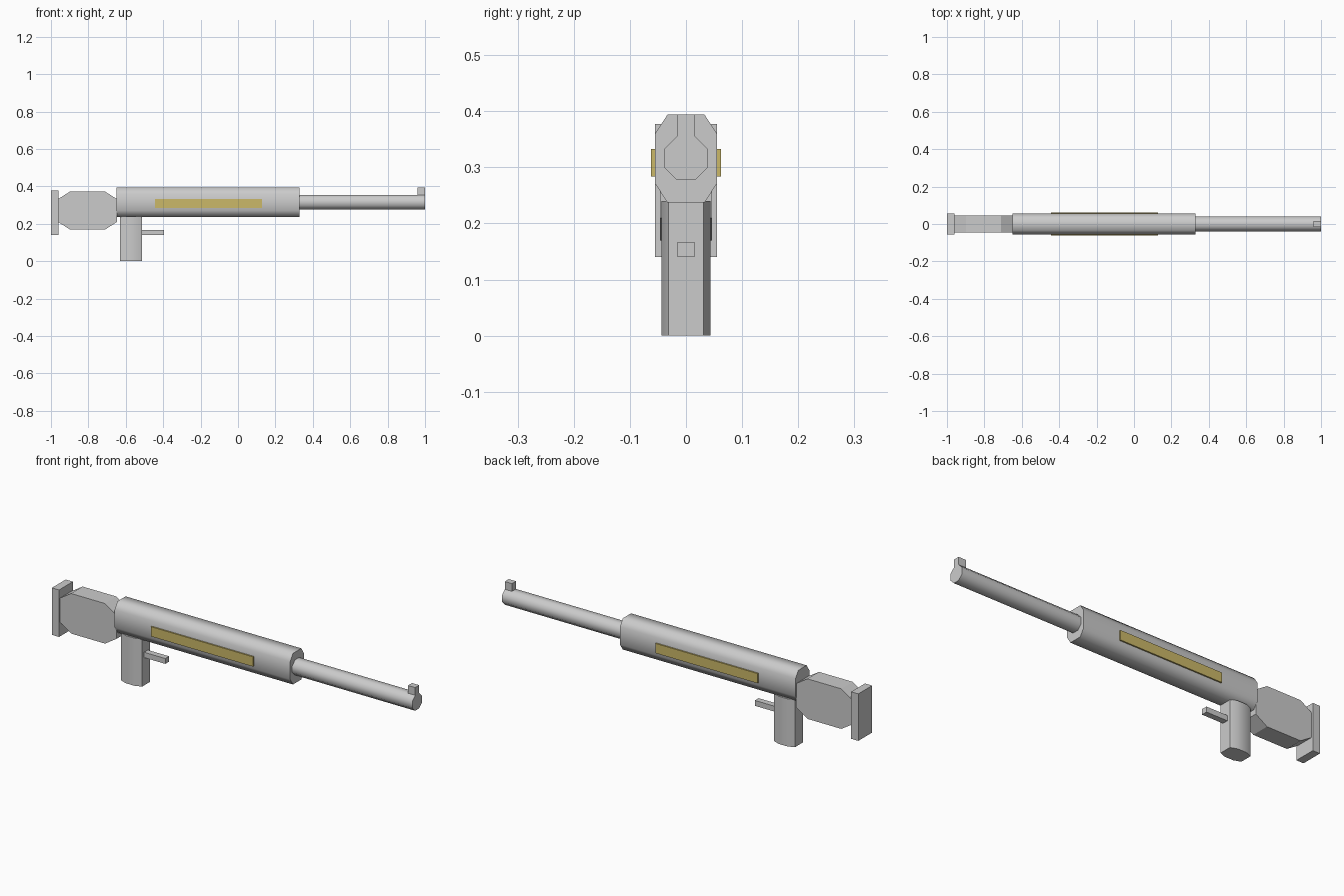
import bpy, math
from mathutils import Vector

if "Cube" in bpy.data.objects:
    bpy.data.objects.remove(bpy.data.objects["Cube"])

def mat(name, rgb):
    m = bpy.data.materials.new(name)
    m.diffuse_color = (*rgb, 1)
    m.use_nodes = True
    m.node_tree.nodes["Principled BSDF"].inputs["Base Color"].default_value = m.diffuse_color
    return m

GREY = mat("light_grey", (0.6, 0.6, 0.6))
GOLD = mat("gold", (0.60, 0.48, 0.14))

AXES = {"x": ("y", "z"), "y": ("x", "z"), "z": ("x", "y")}

def part(name, x, y, z, axis="x", chamfer=None, smooth=False, material=GREY):
    """Prism filling the given ranges; corners across the axis are cut by (a, b)."""
    rng = {"x": x, "y": y, "z": z}
    a, b = AXES[axis]
    (a0, a1), (b0, b1) = rng[a], rng[b]
    if chamfer:
        ca, cb = chamfer
        prof = [(a0 + ca, b0), (a1 - ca, b0), (a1, b0 + cb), (a1, b1 - cb),
                (a1 - ca, b1), (a0 + ca, b1), (a0, b1 - cb), (a0, b0 + cb)]
    else:
        prof = [(a0, b0), (a1, b0), (a1, b1), (a0, b1)]
    if axis == "y":
        prof.reverse()
    n = len(prof)
    verts = []
    for t in rng[axis]:
        for p, q in prof:
            c = {axis: t, a: p, b: q}
            verts.append((c["x"], c["y"], c["z"]))
    faces = [tuple(reversed(range(n))), tuple(range(n, 2 * n))]
    faces += [(i, (i + 1) % n, n + (i + 1) % n, n + i) for i in range(n)]
    me = bpy.data.meshes.new(name)
    me.from_pydata(verts, [], faces)
    me.materials.append(material)
    ob = bpy.data.objects.new(name, me)
    bpy.context.collection.objects.link(ob)
    if smooth:
        bpy.ops.object.select_all(action="DESELECT")
        ob.select_set(True)
        bpy.context.view_layer.objects.active = ob
        bpy.ops.object.shade_smooth_by_angle(angle=math.radians(62))
    return ob

# main body and barrel
part("receiver", (-0.65, 0.33), (-0.055, 0.055), (0.237, 0.394), chamfer=(0.022, 0.034), smooth=True)
part("barrel", (0.33, 1.0), (-0.039, 0.039), (0.277, 0.355), chamfer=(0.023, 0.023), smooth=True)
part("front_sight", (0.96, 1.0), (-0.016, 0.016), (0.35, 0.394))

# grip and trigger
part("grip", (-0.63, -0.513), (-0.044, 0.044), (0.0, 0.24), axis="z", chamfer=(0.034, 0.013), smooth=True)
part("trigger", (-0.515, -0.395), (-0.015, 0.015), (0.14, 0.167))

# shoulder stock
part("stock", (-0.962, -0.647), (-0.046, 0.046), (0.17, 0.372), axis="y", chamfer=(0.063, 0.04))
part("butt_plate", (-1.0, -0.96), (-0.055, 0.055), (0.14, 0.377))

# gold side strips
for side, s in (("left", 1), ("right", -1)):
    part("side_strip_" + side, (-0.443, 0.127), tuple(sorted((s * 0.054, s * 0.062))),
         (0.284, 0.333), material=GOLD)
